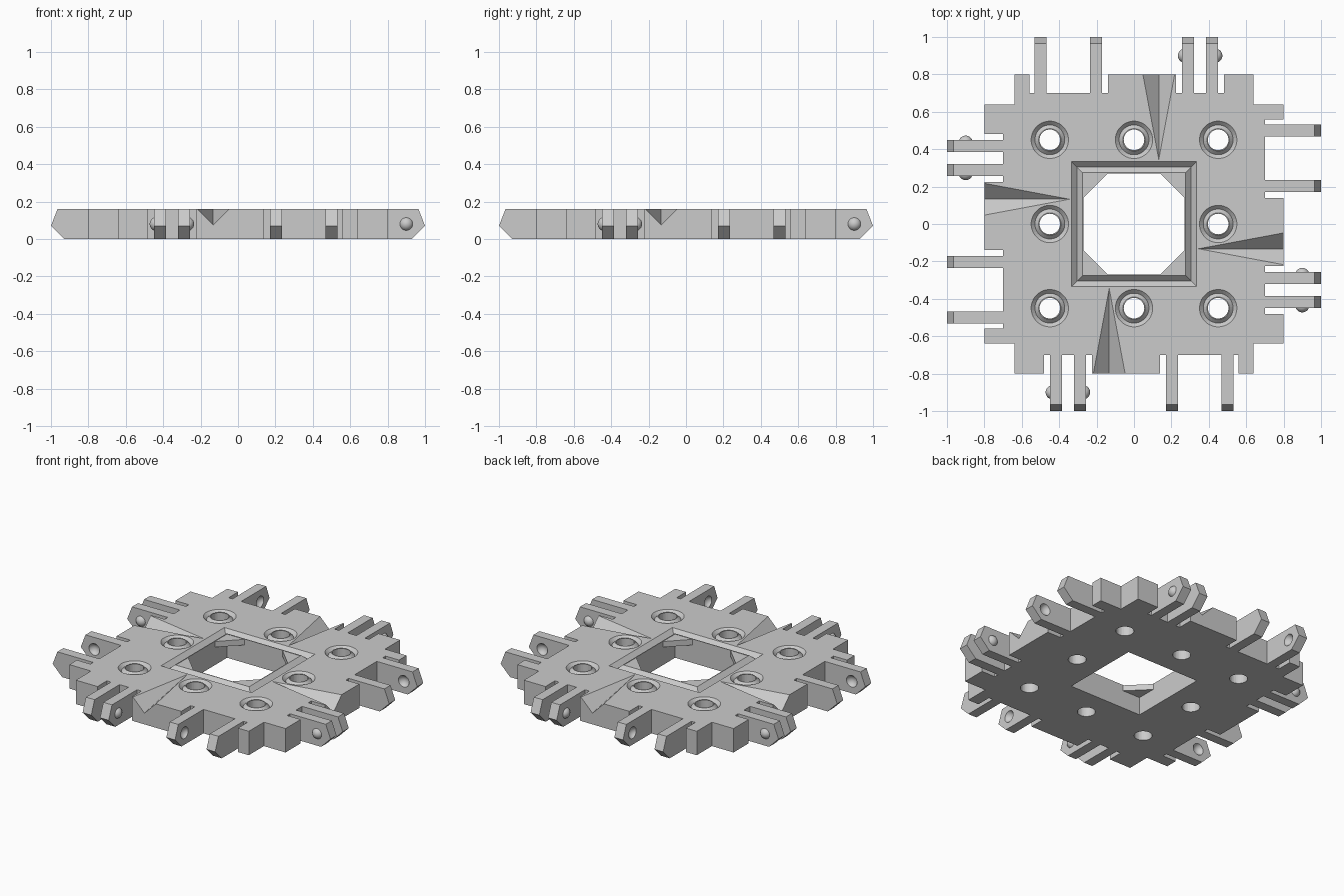
import bpy, bmesh, math
from mathutils import Matrix, Vector

if "Cube" in bpy.data.objects:
    bpy.data.objects.remove(bpy.data.objects["Cube"], do_unlink=True)

TOP = 0.16
grey = bpy.data.materials.new("plain_grey")
grey.use_nodes = True
grey.diffuse_color = (0.6, 0.6, 0.6, 1)
grey.node_tree.nodes["Principled BSDF"].inputs["Base Color"].default_value = (0.6, 0.6, 0.6, 1)


def quarter(i):
    return Matrix.Rotation(i * math.pi / 2, 4, "Z")


def make_object(name, bm, helper=False):
    bmesh.ops.recalc_face_normals(bm, faces=bm.faces)
    mesh = bpy.data.meshes.new(name)
    bm.to_mesh(mesh)
    bm.free()
    mesh.materials.append(grey)
    ob = bpy.data.objects.new(name, mesh)
    bpy.context.collection.objects.link(ob)
    if helper:
        ob.hide_render = True
        ob.hide_set(True)
    return ob


def extrude(bm, points, offset):
    """Closed prism from a planar outline."""
    face = bm.faces.new([bm.verts.new(p) for p in points])
    out = bmesh.ops.extrude_face_region(bm, geom=[face])
    moved = [g for g in out["geom"] if isinstance(g, bmesh.types.BMVert)]
    bmesh.ops.translate(bm, verts=moved, vec=offset)


def ring_groove(bm, cx, cy, inner, outer, sides):
    """V-shaped ring cutter sunk into the top surface."""
    over = 0.001
    mid, depth = (inner + outer) / 2, (outer - inner) / 2
    profile = [(outer + over, TOP + over), (mid, TOP - depth), (inner - over, TOP + over)]
    stretch = 1 / math.cos(math.pi / sides) if sides == 4 else 1
    loops = []
    for i in range(sides):
        a = 2 * math.pi * (i + 0.5) / sides
        loops.append([bm.verts.new((cx + r * stretch * math.cos(a),
                                    cy + r * stretch * math.sin(a), z)) for r, z in profile])
    for i in range(sides):
        a, b = loops[i], loops[(i + 1) % sides]
        for j in range(3):
            k = (j + 1) % 3
            bm.faces.new((a[j], b[j], b[k], a[k]))


def cut(ob, cutter):
    mod = ob.modifiers.new("cut", "BOOLEAN")
    mod.operation, mod.solver, mod.object = "DIFFERENCE", "EXACT", cutter


# Base plate with stepped corners and finger notches
side = [(-0.64, -0.64), (-0.64, -0.8), (-0.48, -0.8), (-0.48, -0.7), (-0.225, -0.7),
        (-0.225, -0.8), (0.14, -0.8), (0.14, -0.7), (0.56, -0.7), (0.56, -0.8), (0.64, -0.8)]
outline = [quarter(i) @ Vector((x, y, 0)) for i in range(4) for x, y in side]
bm = bmesh.new()
extrude(bm, outline, (0, 0, TOP))
plate = make_object("base_plate", bm)

# Square opening, eight round holes and their rim grooves
bm = bmesh.new()
h = 0.27
extrude(bm, [(-h, -h, -0.1), (h, -h, -0.1), (h, h, -0.1), (-h, h, -0.1)], (0, 0, 0.4))
ring_groove(bm, 0, 0, 0.275, 0.335, 4)
for cx in (-0.45, 0, 0.45):
    for cy in (-0.45, 0, 0.45):
        if cx or cy:
            bmesh.ops.create_cone(bm, cap_ends=True, segments=32, radius1=0.055, radius2=0.055,
                                  depth=0.5, matrix=Matrix.Translation((cx, cy, 0.1)))
            ring_groove(bm, cx, cy, 0.06, 0.1, 32)

# Tapered V channels running out to each side
xc, reach = -0.1325, 0.1137
for i in range(4):
    corners = [(xc, -0.2915, 0.17), (xc - reach, -0.9, 0.17),
               (xc + reach, -0.9, 0.17), (xc, -0.9, 0.17 - reach)]
    v = [bm.verts.new(quarter(i) @ Vector(p)) for p in corners]
    for a, b, c in ((0, 1, 2), (0, 3, 1), (0, 2, 3), (1, 3, 2)):
        bm.faces.new((v[a], v[b], v[c]))
cut(plate, make_object("plate_cutter", bm, helper=True))

# Small triangular webs in the corners of the opening
bm = bmesh.new()
for i in range(4):
    pts = [(-h, -h, 0.12), (-0.14, -h, 0.12), (-h, -0.14, 0.12)]
    extrude(bm, [quarter(i) @ Vector(p) for p in pts], (0, 0, 0.038))
make_object("opening_corner_webs", bm)

# Clip fingers: a close pair with bumps and a wide pair with sockets on every side
finger_profile = [(-0.7, 0), (-0.93, 0), (-1.0, 0.07), (-0.965, TOP), (-0.7, TOP)]
WIDTH = 0.064


def fingers(bm, starts, turn):
    for x in starts:
        pts = [turn @ Vector((x, y, z)) for y, z in finger_profile]
        extrude(bm, pts, turn.to_3x3() @ Vector((WIDTH, 0, 0)))


def balls(bm, positions, radius, turn):
    for x in positions:
        spin = Matrix.Rotation(math.pi / 2, 4, "Y")
        bmesh.ops.create_uvsphere(bm, u_segments=24, v_segments=14, radius=radius,
                                  matrix=turn @ Matrix.Translation((x, -0.9, 0.08)) @ spin)


for i, where in enumerate(("front", "left", "back", "right")):
    turn = quarter(i)
    bm = bmesh.new()
    fingers(bm, (-0.45, -0.321), turn)
    make_object(where + "_bump_fingers", bm)

    bm = bmesh.new()
    balls(bm, (-0.435, -0.272), 0.0375, turn)
    for f in bm.faces:
        f.smooth = True
    make_object(where + "_bumps", bm)

    bm = bmesh.new()
    fingers(bm, (0.17, 0.467), turn)
    wide_pair = make_object(where + "_socket_fingers", bm)
    bm = bmesh.new()
    balls(bm, (0.249, 0.452), 0.042, turn)
    for f in bm.faces:
        f.smooth = True
    cut(wide_pair, make_object(where + "_socket_cutter", bm, helper=True))
